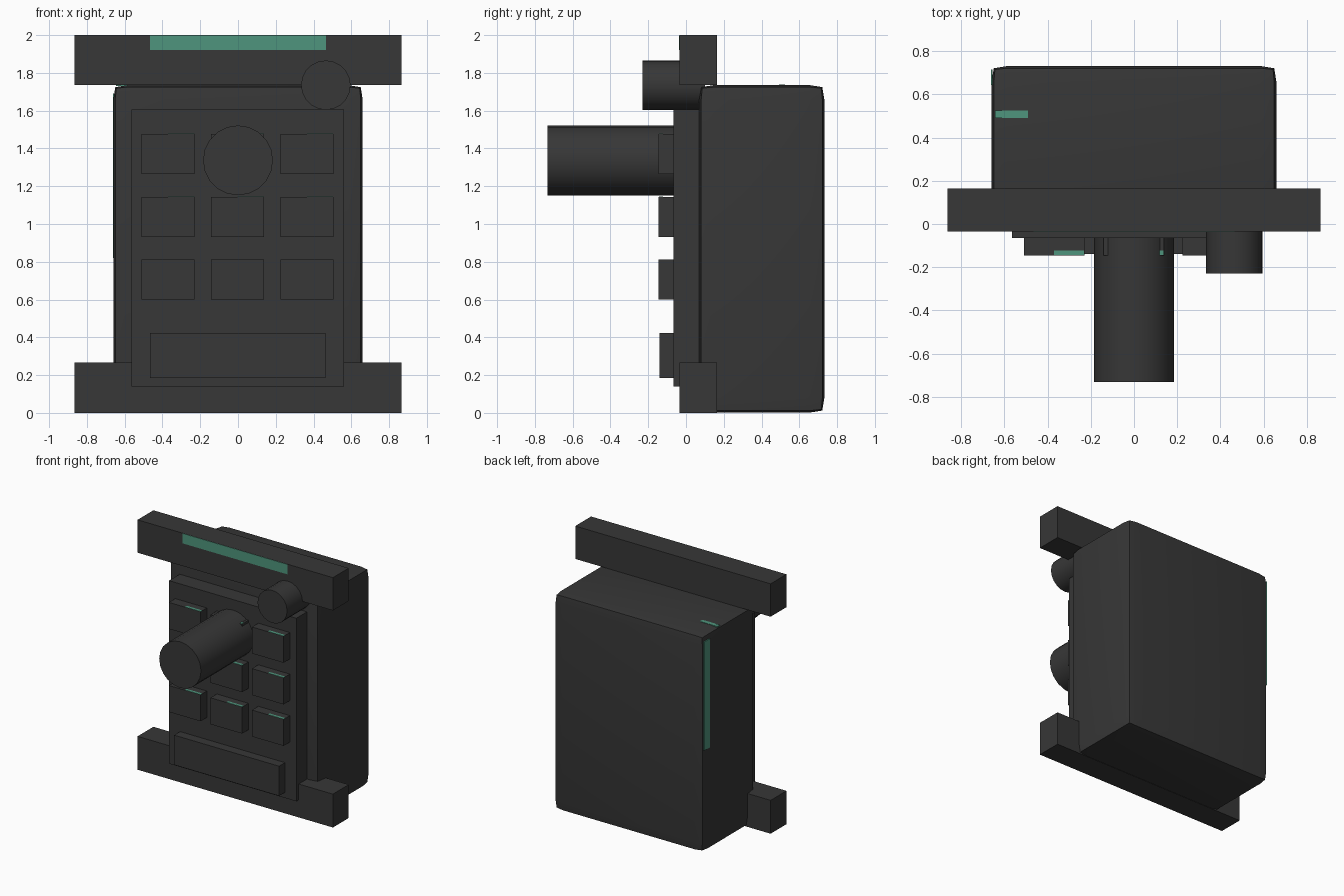
import bpy, bmesh, math
from mathutils import Matrix

if "Cube" in bpy.data.objects:
    bpy.data.objects.remove(bpy.data.objects["Cube"])


def material(name, rgb):
    m = bpy.data.materials.new(name)
    m.diffuse_color = (*rgb, 1)
    m.use_nodes = True
    m.node_tree.nodes["Principled BSDF"].inputs["Base Color"].default_value = m.diffuse_color
    return m


CHARCOAL = material("charcoal", (0.038, 0.038, 0.038))
TEAL = material("teal", (0.078, 0.30, 0.205))


def finish(name, bm, mat, smooth=None):
    bmesh.ops.recalc_face_normals(bm, faces=bm.faces)
    me = bpy.data.meshes.new(name)
    bm.to_mesh(me)
    bm.free()
    me.materials.append(mat)
    ob = bpy.data.objects.new(name, me)
    bpy.context.collection.objects.link(ob)
    if smooth:
        bpy.ops.object.select_all(action='DESELECT')
        ob.select_set(True)
        bpy.context.view_layer.objects.active = ob
        bpy.ops.object.shade_smooth_by_angle(angle=math.radians(smooth))
    return ob


def box(name, x, y, z, mat=CHARCOAL, bevel=0):
    """Box from (min, max) ranges on each axis."""
    bm = bmesh.new()
    size = [b - a for a, b in (x, y, z)]
    mid = [(a + b) / 2 for a, b in (x, y, z)]
    bmesh.ops.create_cube(bm, size=1, matrix=Matrix.Translation(mid) @ Matrix.Diagonal((*size, 1)))
    if bevel:
        bmesh.ops.bevel(bm, geom=bm.edges[:], offset=bevel, segments=2,
                        profile=0.74, affect='EDGES')
    return finish(name, bm, mat, 30 if bevel else None)


def knob(name, x, z, r, y0, y1):
    """Cylinder lying along y."""
    bm = bmesh.new()
    m = Matrix.Translation((x, (y0 + y1) / 2, z)) @ Matrix.Rotation(math.pi / 2, 4, 'X')
    bmesh.ops.create_cone(bm, cap_ends=True, segments=20, radius1=r, radius2=r,
                          depth=y1 - y0, matrix=m)
    return finish(name, bm, CHARCOAL, 40)


# Rounded housing and the front panel
box("housing", (-0.66, 0.66), (0.07, 0.732), (0.002, 1.735), bevel=0.075)
box("front_panel", (-0.565, 0.562), (-0.065, 0.11), (0.14, 1.605))

# Mounting rails
box("bottom_rail", (-0.865, 0.865), (-0.035, 0.165), (0, 0.267))
box("top_rail", (-0.865, 0.865), (-0.035, 0.165), (1.737, 2.0))
box("rail_stripe", (-0.465, 0.465), (-0.038, -0.03), (1.92, 1.999), TEAL)

# Nine keys, each with a teal sliver on top, and the long key below
for row, z in enumerate((1.37, 1.037, 0.705)):
    for col, x in enumerate((-0.37, -0.002, 0.365)):
        n = f"{row + 1}_{col + 1}"
        box("key_" + n, (x - 0.14, x + 0.14), (-0.145, -0.05), (z - 0.106, z + 0.106))
        box("key_mark_" + n, (x, x + 0.139), (-0.144, -0.122), (z + 0.1, z + 0.108), TEAL)
box("long_key", (-0.467, 0.462), (-0.14, -0.05), (0.185, 0.423))

# Large and small round knobs
knob("large_knob", 0, 1.337, 0.185, -0.732, -0.05)
knob("small_knob", 0.465, 1.735, 0.131, -0.23, 0.1)

# Teal marks on the housing side and top
box("side_stripe", (-0.663, -0.655), (0.645, 0.715), (0.82, 1.69), TEAL)
box("top_mark", (-0.645, -0.49), (0.492, 0.525), (1.73, 1.7375), TEAL)
